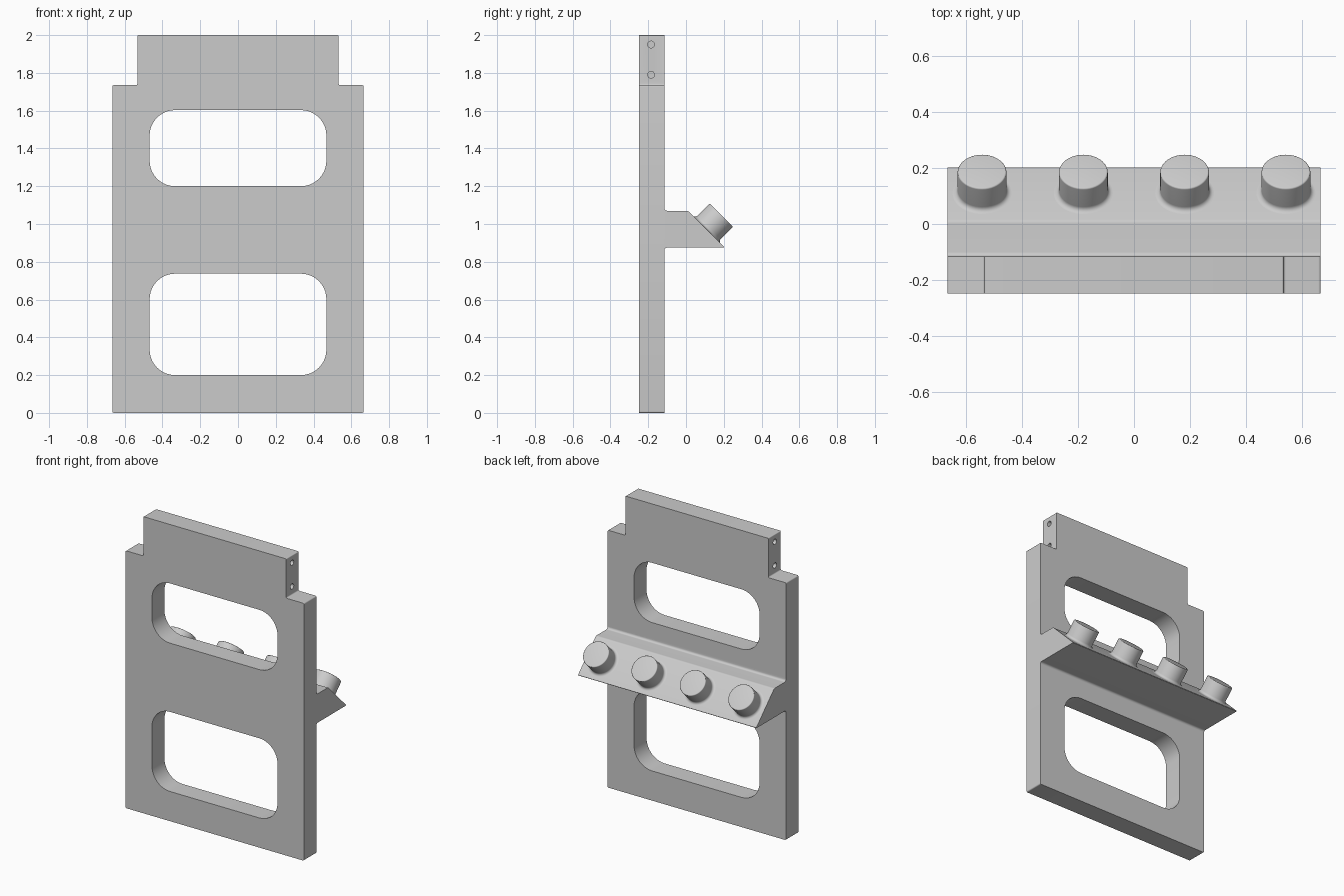
import bpy, bmesh, math
from mathutils import Vector, Matrix

cube = bpy.data.objects.get("Cube")
if cube:
    bpy.data.objects.remove(cube, do_unlink=True)

GREY = (0.6, 0.6, 0.6, 1)
mat = bpy.data.materials.new("light grey")
mat.use_nodes = True
mat.diffuse_color = GREY
mat.node_tree.nodes["Principled BSDF"].inputs["Base Color"].default_value = GREY

HALF_W, FRONT, BACK = 0.665, -0.248, -0.115


def rounded(corners, steps=6):
    """Replace each (u, v, radius) corner with an arc."""
    out = []
    for i, (u, v, r) in enumerate(corners):
        p = Vector((u, v))
        if r == 0:
            out.append(p)
            continue
        a = (Vector(corners[i - 1][:2]) - p).normalized()
        b = (Vector(corners[(i + 1) % len(corners)][:2]) - p).normalized()
        half = a.angle(b) / 2
        c = p + (a + b).normalized() * r / math.sin(half)
        s = p + a * r / math.tan(half) - c
        e = p + b * r / math.tan(half) - c
        sweep = s.angle(e)
        for k in range(steps + 1):
            t = k / steps
            out.append(c + (s * math.sin((1 - t) * sweep) + e * math.sin(t * sweep)) / math.sin(sweep))
    return out


def make(name, bm):
    bmesh.ops.recalc_face_normals(bm, faces=bm.faces)
    mesh = bpy.data.meshes.new(name)
    bm.to_mesh(mesh)
    bm.free()
    mesh.materials.append(mat)
    obj = bpy.data.objects.new(name, mesh)
    bpy.context.collection.objects.link(obj)
    return obj


def prism(name, outline, to_3d, start, end):
    bm = bmesh.new()
    face = bm.faces.new([bm.verts.new(to_3d(p, start)) for p in outline])
    ext = bmesh.ops.extrude_face_region(bm, geom=[face])
    shift = to_3d(Vector((0, 0)), end) - to_3d(Vector((0, 0)), start)
    bmesh.ops.translate(bm, vec=shift, verts=[v for v in ext["geom"] if isinstance(v, bmesh.types.BMVert)])
    return make(name, bm)


def along_y(p, d):
    return Vector((p.x, d, p.y))


def along_x(p, d):
    return Vector((d, p.x, p.y))


def select_only(obj):
    bpy.ops.object.select_all(action='DESELECT')
    obj.select_set(True)
    bpy.context.view_layer.objects.active = obj


def smooth(obj):
    select_only(obj)
    bpy.ops.object.shade_smooth_by_angle(angle=math.radians(32))


def cut(obj, cutter):
    cutter.hide_render = True
    mod = obj.modifiers.new("cut", 'BOOLEAN')
    mod.operation, mod.solver, mod.object = 'DIFFERENCE', 'EXACT', cutter
    select_only(obj)
    bpy.ops.object.modifier_apply(modifier=mod.name)
    bpy.data.objects.remove(cutter, do_unlink=True)


# Upright plate with stepped shoulders
right_side = [(HALF_W, 0, 0.008), (HALF_W, 1.735, 0.008), (0.533, 1.735, 0.008), (0.533, 2, 0.006)]
left_side = [(-u, v, r) for u, v, r in reversed(right_side)]
plate = prism("back_plate", rounded(right_side + left_side), along_y, FRONT, BACK)

# Two rounded windows
for low, high in ((0.2, 0.737), (1.2, 1.603)):
    box = [(-0.468, low, 0.135), (0.468, low, 0.135), (0.468, high, 0.135), (-0.468, high, 0.135)]
    cut(plate, prism("window_cutter", rounded(box, 10), along_y, FRONT - 0.1, BACK + 0.1))

# Blind screw holes in both sides of the top tab
for side in (-1, 1):
    for z in (1.79, 1.95):
        circle = [Vector((-0.185 + 0.018 * math.cos(a), z + 0.018 * math.sin(a)))
                  for a in (k * math.tau / 24 for k in range(24))]
        cut(plate, prism("hole_cutter", circle, along_x, side * 0.43, side * 0.6))
smooth(plate)

# Sloped ledge with filleted root
ledge = prism("ledge", rounded([
    (BACK - 0.015, 0.85, 0), (BACK, 0.85, 0), (BACK, 0.875, 0.015), (0.205, 0.875, 0.003),
    (0.01, 1.07, 0.02), (BACK, 1.07, 0.015), (BACK, 1.095, 0), (BACK - 0.015, 1.095, 0)]),
    along_x, -HALF_W, HALF_W)
smooth(ledge)

# Four pegs standing square to the slope, flared at the foot
foot = [(0.087 + 0.018 * (1 - math.cos(a)), 0.018 * (1 - math.sin(a)))
        for a in (math.radians(90 - 15 * k) for k in range(7))]
rim = [(0.081 + 0.006 * math.cos(a), 0.104 + 0.006 * math.sin(a))
       for a in (math.radians(22.5 * k) for k in range(5))]
profile = [(0, -0.01), (0.1, -0.01)] + foot + rim + [(0, 0.11)]
for i in range(4):
    bm = bmesh.new()
    verts = [bm.verts.new((r, 0, h)) for r, h in profile]
    edges = [bm.edges.new(pair) for pair in zip(verts, verts[1:])]
    bmesh.ops.spin(bm, geom=verts + edges, cent=(0, 0, 0), axis=(0, 0, 1),
                   angle=math.tau, steps=48, use_merge=True)
    bmesh.ops.remove_doubles(bm, verts=bm.verts, dist=0.0001)
    place = Matrix.Translation(((i - 1.5) * 0.361, 0.11, 0.97)) @ Matrix.Rotation(math.radians(-45), 4, 'X')
    bmesh.ops.transform(bm, matrix=place, verts=bm.verts)
    smooth(make(f"peg_{i + 1}", bm))
